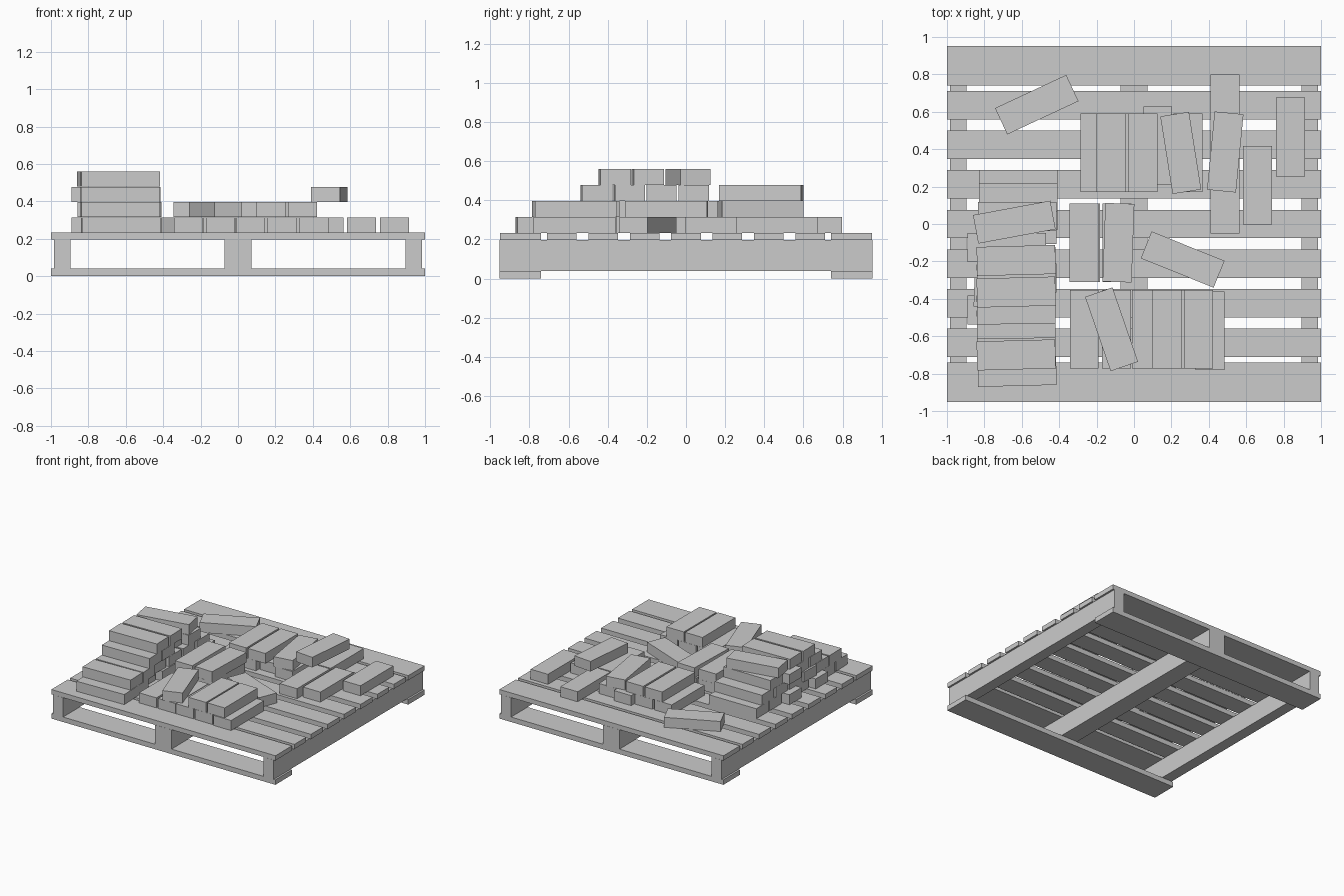
import bpy
from math import radians


def box(name, center, size, angle=0):
    bpy.ops.mesh.primitive_cube_add(size=1, location=center, rotation=(0, 0, radians(angle)))
    ob = bpy.context.object
    ob.name = name
    ob.scale = size
    bpy.ops.object.transform_apply(location=False, rotation=False, scale=True)
    return ob


# Pallet: two bottom boards, three stringers, nine deck slats
for y in (-0.847, 0.847):
    box("bottom_board", (0, y, 0.02), (2, 0.21, 0.04))
for x, w in ((-0.94, 0.09), (0, 0.146), (0.94, 0.09)):
    box("stringer", (x, 0, 0.118), (w, 1.904, 0.156))
for i in range(-4, 5):
    edge = abs(i) == 4
    y = i * 0.2115
    box("deck_slat", (0, y, 0.215), (2, 0.21 if edge else 0.152, 0.038))

# Bricks: length, width, height and layer spacing
L, W, H, STEP, DECK = 0.42, 0.155, 0.081, 0.0815, 0.234


def brick(x, y, layer, angle=0):
    box("brick", (x, y, DECK + H / 2 + (layer - 1) * STEP), (L, W, H), angle)


# Stepped stack on the left, bricks lying along x: (x, y, angle) per layer
stack = {
    1: [(-0.625, -0.788, 1.5), (-0.63, -0.62, 0), (-0.68, -0.46, 0), (-0.625, -0.29, 0),
        (-0.68, -0.125, 0), (-0.62, 0.045, 0), (-0.62, 0.212, 0)],
    2: [(-0.63, -0.7, 1.5), (-0.63, -0.535, 1), (-0.645, -0.37, -2), (-0.63, -0.2, 0),
        (-0.625, -0.03, 0), (-0.62, 0.142, 0)],
    3: [(-0.63, -0.457, 1), (-0.63, -0.29, 1), (-0.68, -0.125, 0), (-0.625, 0.04, 0)],
    4: [(-0.63, -0.364, 1.5), (-0.63, -0.195, 1.5), (-0.64, 0.01, 10.5)],
}
for layer, row in stack.items():
    for x, y, a in row:
        brick(x, y, layer, a)

# Front row, bricks along y
for x in (-0.266, -0.094, 0.066, 0.235):
    brick(x, -0.562, 1, 90)
brick(0.407, -0.57, 1, 90)
for x in (0.177, 0.344):
    brick(x, -0.562, 2, 90)
brick(-0.12, -0.563, 2, 109)

# Middle pair
for x in (-0.26, -0.09):
    brick(x, -0.1, 1, 90)
brick(-0.268, -0.1, 2, 90)
brick(-0.083, -0.1, 2, 88)

# Back row
for x, y in ((-0.208, 0.38), (-0.037, 0.38), (0.127, 0.418), (0.288, 0.38)):
    brick(x, y, 1, 90)
for x in (-0.123, 0.047):
    brick(x, 0.38, 2, 90)
brick(0.25, 0.38, 2, 99)
brick(0.488, 0.385, 3, 84.5)

# Loose bricks on the deck
for x, y, a in ((0.486, 0.588, 90), (0.486, 0.158, 90), (0.66, 0.207, 90),
                (0.837, 0.465, 90), (0.26, -0.19, -22), (-0.52, 0.638, 25)):
    brick(x, y, 1, a)
